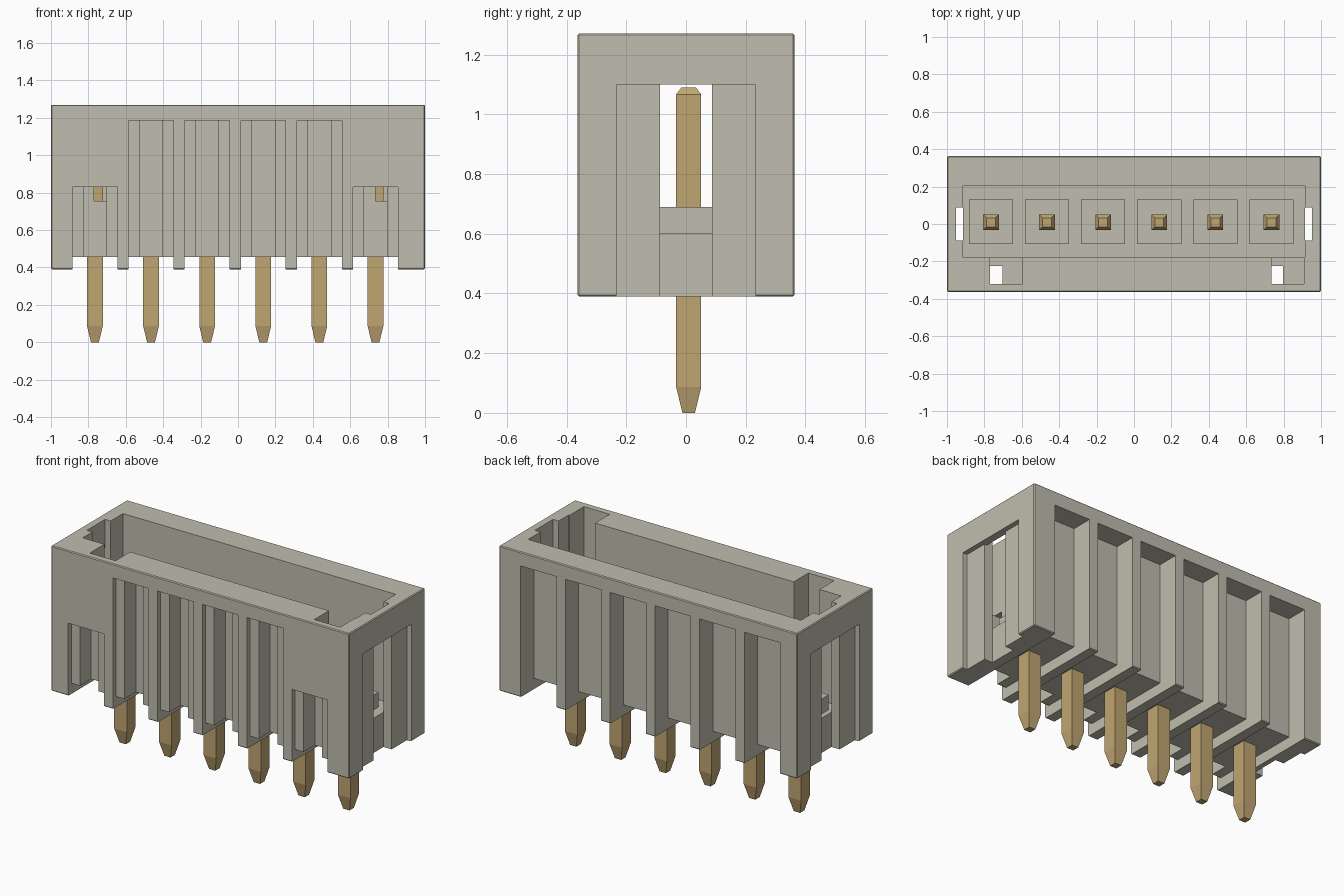
import bpy, bmesh
from mathutils import Matrix, Vector

cube = bpy.data.objects.get("Cube")
if cube:
    bpy.data.objects.remove(cube, do_unlink=True)


def material(name, rgb):
    m = bpy.data.materials.new(name)
    m.use_nodes = True
    m.diffuse_color = (*rgb, 1)
    m.node_tree.nodes["Principled BSDF"].inputs["Base Color"].default_value = (*rgb, 1)
    return m


PLASTIC = material("warm grey plastic", (0.53, 0.515, 0.425))
BRASS = material("brass", (0.53, 0.38, 0.17))


def add_box(bm, x0, x1, y0, y1, z0, z1):
    size = Vector((x1 - x0, y1 - y0, z1 - z0))
    centre = Vector((x0 + x1, y0 + y1, z0 + z1)) / 2
    bmesh.ops.create_cube(bm, size=1,
                          matrix=Matrix.Translation(centre) @ Matrix.Diagonal((*size, 1)))


def boxes(name, dims, mat=None, bevel=0):
    bm = bmesh.new()
    for d in dims:
        add_box(bm, *d)
    if bevel:
        bmesh.ops.bevel(bm, geom=bm.edges[:], offset=bevel, segments=1, affect='EDGES')
    return finish(name, bm, mat)


def finish(name, bm, mat):
    me = bpy.data.meshes.new(name)
    bm.to_mesh(me)
    bm.free()
    if mat:
        me.materials.append(mat)
    ob = bpy.data.objects.new(name, me)
    bpy.context.collection.objects.link(ob)
    return ob


# Main dimensions
HALF_Y, BOTTOM, TOP = 0.363, 0.39, 1.27
FLOOR, GROOVE = 0.60, 0.455
LOW, HIGH = BOTTOM - 0.1, TOP + 0.1
PIN_Y = 0.009
pins = [-0.765 + 0.3 * i for i in range(6)]


def slot_top(i):
    # The two end slots on the front are shorter
    return 0.83 if i in (0, 5) else 1.185


# Cuts are grouped so that the boxes in one group never overlap
cuts = {
    "cavity": [(-0.915, 0.915, -0.18, 0.205, FLOOR, HIGH)],
    "key_notches": [(x, x + 0.173, -0.32, -0.15, 0.755, HIGH) for x in (-0.77, 0.736)],
    "end_notches": [(-0.953, -0.915, -0.087, 0.087, LOW, HIGH),
                    (0.915, 0.953, -0.087, 0.087, LOW, HIGH)],
    "end_recesses": [(-1.1, -0.97, -0.232, 0.232, LOW, 1.1),
                     (0.97, 1.1, -0.232, 0.232, LOW, 1.1)],
    "end_windows": [(-1.05, -0.93, -0.087, 0.087, LOW, 1.1),
                    (0.93, 1.05, -0.087, 0.087, LOW, 1.1)],
    "front_slots": [(x - 0.12, x + 0.12, -0.5, -0.333, LOW, slot_top(i))
                    for i, x in enumerate(pins)],
    "front_inner_slots": [(x - 0.062, x + 0.062, -0.45, -0.225, LOW, slot_top(i))
                          for i, x in enumerate(pins)],
    "back_slots": [(x - 0.12, x + 0.12, 0.235, 0.5, LOW, 1.185) for x in pins],
    "bottom_grooves": [(x - 0.12, x + 0.12, -0.6, 0.6, LOW, GROOVE) for x in pins],
}

# Shrouded housing
housing = boxes("housing", [(-1, 1, -HALF_Y, HALF_Y, BOTTOM, TOP)], PLASTIC, 0.005)
cutters = []
for name, dims in cuts.items():
    cutter = boxes(name + "_cutter", dims)
    cutter.hide_render = True
    mod = housing.modifiers.new(name, 'BOOLEAN')
    mod.operation, mod.solver, mod.object = 'DIFFERENCE', 'EXACT', cutter
    cutters.append(cutter)

# Bake the cuts and drop the cutters
bpy.context.view_layer.update()
baked = bpy.data.meshes.new_from_object(
    housing.evaluated_get(bpy.context.evaluated_depsgraph_get()))
housing.modifiers.clear()
housing.data = baked
baked.materials.clear()
baked.materials.append(PLASTIC)
for p in baked.polygons:
    p.material_index = 0
for cutter in cutters:
    bpy.data.objects.remove(cutter, do_unlink=True)

# Raised pads around the pins on the cavity floor
boxes("pin_pads", [(x - 0.118, x + 0.118, -0.106, 0.13, FLOOR - 0.02, 0.69) for x in pins],
      PLASTIC)


def pin(name, x):
    # Square post with a long taper below and a short one on top
    bm = bmesh.new()
    rings = []
    for z, r in ((0, 0.021), (0.087, 0.042), (1.066, 0.042), (1.09, 0.024)):
        rings.append([bm.verts.new((x + sx * r, PIN_Y + sy * r, z))
                      for sx, sy in ((-1, -1), (1, -1), (1, 1), (-1, 1))])
    for a, b in zip(rings, rings[1:]):
        for k in range(4):
            n = (k + 1) % 4
            bm.faces.new((a[k], a[n], b[n], b[k]))
    bm.faces.new(rings[0][::-1])
    bm.faces.new(rings[-1])
    return finish(name, bm, BRASS)


for i, x in enumerate(pins):
    pin(f"pin_{i + 1}", x)
